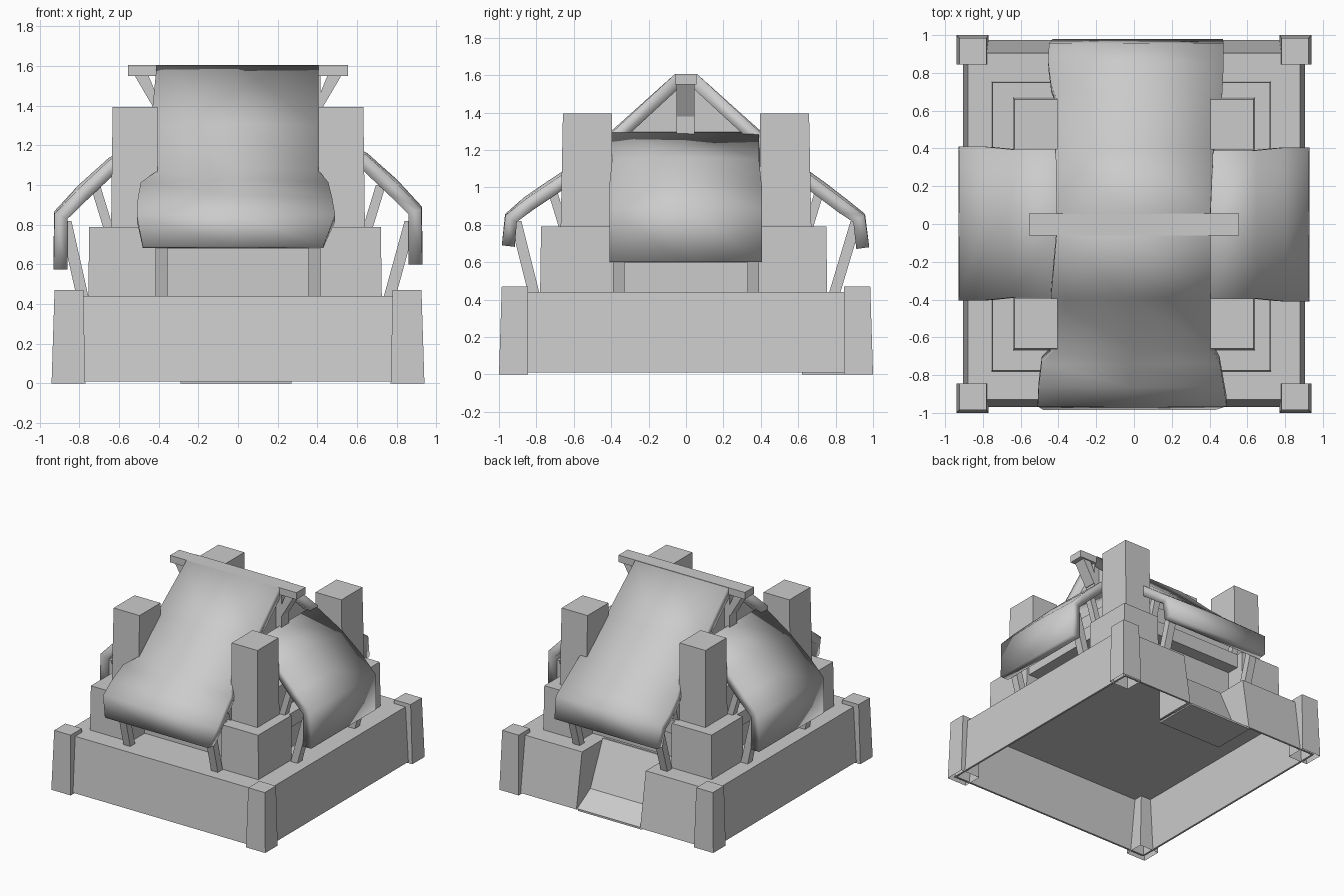
import bpy, bmesh, math
from mathutils import Vector, Matrix

if "Cube" in bpy.data.objects:
    bpy.data.objects.remove(bpy.data.objects["Cube"])

GREY = (0.6, 0.6, 0.6, 1)
mat = bpy.data.materials.new("plain_grey")
mat.use_nodes = True
mat.diffuse_color = GREY
mat.node_tree.nodes["Principled BSDF"].inputs["Base Color"].default_value = GREY


def finish(name, bm):
    mesh = bpy.data.meshes.new(name)
    bm.to_mesh(mesh)
    bm.free()
    mesh.materials.append(mat)
    ob = bpy.data.objects.new(name, mesh)
    bpy.context.collection.objects.link(ob)
    return ob


def block(name, x, y, z, top_x=None, top_y=None, turn=0, hollow=False):
    """Box from ranges; the top may have its own ranges for a taper."""
    bm = bmesh.new()
    bmesh.ops.create_cube(bm, size=2)
    for v in bm.verts:
        up = v.co.z > 0
        xr = top_x if up and top_x else x
        yr = top_y if up and top_y else y
        v.co = (xr[v.co.x > 0], yr[v.co.y > 0], z[up])
    bm.transform(Matrix.Rotation(turn, 4, 'Z'))
    bmesh.ops.recalc_face_normals(bm, faces=bm.faces)
    if hollow:
        under = min(bm.faces, key=lambda f: f.calc_center_median().z)
        bmesh.ops.delete(bm, geom=[under], context='FACES')
    return finish(name, bm)


def strut(name, a, b, width, turn):
    """Square bar leaning between two points."""
    a, b = Vector(a), Vector(b)
    bm = bmesh.new()
    bmesh.ops.create_cube(bm, size=1)
    for v in bm.verts:
        end = b if v.co.z > 0 else a
        v.co = end + Vector((v.co.x * width, v.co.y * width, 0))
    bm.transform(Matrix.Rotation(turn, 4, 'Z'))
    return finish(name, bm)


def cloth(name, profile, turn, bulge):
    """Hanging sheet; profile rows are (outward, height, low side, high side)."""
    bm = bmesh.new()
    cols = 2
    rows = []
    for i, (r, z, lo, hi) in enumerate(profile):
        row = []
        for j in range(cols + 1):
            t = j / cols
            swell = bulge * math.sin(math.pi * t) * math.sin(math.pi * i / (len(profile) - 1))
            row.append(bm.verts.new((r + swell * 0.3, lo + (hi - lo) * t, z + swell)))
        rows.append(row)
    for a, b in zip(rows, rows[1:]):
        for j in range(cols):
            bm.faces.new((a[j], b[j], b[j + 1], a[j + 1]))
    bm.transform(Matrix.Rotation(turn, 4, 'Z'))
    ob = finish(name, bm)
    # Sheets face outward, so the thickness grows inward
    mod = ob.modifiers.new("thickness", 'SOLIDIFY')
    mod.thickness = .07
    mod.offset = -1
    bpy.ops.object.select_all(action='DESELECT')
    ob.select_set(True)
    bpy.context.view_layer.objects.active = ob
    bpy.ops.object.modifier_apply(modifier=mod.name)
    bpy.ops.object.shade_smooth()
    return ob


RIGHT, BACK, LEFT, FRONT = (math.radians(a) for a in (0, 90, 180, 270))
DOOR = 0.28

# Hollow base: thin leaning outer walls, open below, with a doorway at the back
block("front_wall", (-.9, .9), (-.97, -.955), (0.01, .44), (-.88, .88), (-.93, -.915))
for s in (-1, 1):
    block("side_wall", sorted((s * .89, s * .905)), (-.96, .96), (0.01, .44),
          sorted((s * .865, s * .88)), (-.92, .9))
    block("back_wall", sorted((s * DOOR, s * .9)), (.96, .975), (0.01, .44),
          sorted((s * DOOR, s * .88)), (.89, .905))
    block("doorway_side", sorted((s * DOOR, s * (DOOR + .015))), (.64, .97), (0.01, .44),
          None, (.64, .9))
    block("deck_beside_door", sorted((s * DOOR, s * .87)), (.64, .9), (.42, .44))
block("deck", (-.87, .87), (-.92, .64), (.42, .44))

# Doorway floor rises in a gentle slope, then a steep one
block("doorway_floor", (-.29, .27), (.62, .97), (0, .015))
block("doorway_ramp", (-DOOR, DOOR), (.785, .97), (.01, .11), None, (.785, .8))
block("doorway_back", (-DOOR, DOOR), (.785, .8), (.11, .45), None, (.63, .645))

# Corners: flared base posts, lower blocks and towers
for sx in (-1, 1):
    for sy in (-1, 1):
        block("corner_post", sorted((sx * .77, sx * .94)), sorted((sy * .845, sy)), (0, .47),
              sorted((sx * .78, sx * .925)), sorted((sy * .845, sy * .985)), hollow=True)
        wide, deep = (.72 if sx > 0 else .75), (.75 if sy > 0 else .775)
        block("corner_block", sorted((sx * .40, sx * (wide + .005))),
              sorted((sy * .36, sy * (deep + .005))), (.44, .79),
              sorted((sx * .40, sx * wide)), sorted((sy * .36, sy * deep)))
        block("tower", sorted((sx * .405, sx * .64)), sorted((sy * .395, sy * .67)), (.79, 1.395),
              sorted((sx * .405, sx * .632)), sorted((sy * .395, sy * .658)))

# Inner body between the corner blocks
block("inner_body", (-.6, .6), (-.37, .37), (.44, .98))
block("inner_body_cross", (-.41, .41), (-.6, .6), (.44, .98))
block("upper_body", (-.40, .40), (-.36, .36), (.98, 1.25))
block("gable", (-.37, .37), (-.365, .365), (1.25, 1.54), None, (-.07, .07))
for turn in (RIGHT, BACK, LEFT, FRONT):
    block("lintel", (.55, .70), (-.40, .40), (.68, .79), turn=turn)

# Ridge beam with end posts and brackets
block("ridge_beam", (-.555, .555), (-.06, .055), (1.55, 1.605))
for s in (-1, 1):
    block("ridge_post", sorted((s * .36, s * .415)), (-.05, .045), (1.28, 1.55))
    block("ridge_bracket", sorted((s * .38, s * .42)), (-.05, .045), (1.38, 1.55),
          sorted((s * .45, s * .52)))

# Large roof sheets at front and back, hung from the ridge
front_rows = [(.06, 1.605, -.41, .405), (.39, 1.3, -.44, .405),
              (.66, 1.07, -.41, .41), (.74, 1.015, -.49, .455), (.86, .935, -.505, .475),
              (.965, .85, -.51, .49), (.985, .69, -.48, .43)]
back_rows = [(.06, 1.605, -.405, .41), (.39, 1.3, -.42, .415),
             (.66, 1.07, -.465, .41), (.74, 1.01, -.47, .44), (.86, .92, -.475, .455),
             (.955, .85, -.475, .45), (.98, .68, -.47, .43)]
cloth("front_roof_sheet", front_rows, FRONT, .015)
cloth("back_roof_sheet", back_rows, BACK, .015)

# Smaller sheets over both sides; the right one hangs a little lower
side_rows = [(.40, 1.295), (.65, 1.15), (.80, 1.01), (.925, .88), (.93, .60)]
for name, turn, drop in (("left_side_sheet", RIGHT, 0), ("right_side_sheet", LEFT, .025)):
    rows = [(r, z - (drop if r > .6 else 0), -.395 if r < .7 else -.41,
             .39 if r < .7 else .405) for r, z in side_rows]
    cloth(name, rows, turn, .015)

# Leaning struts that carry the sheets
for turn, foot, head, side in ((RIGHT, .76, .87, .36), (LEFT, .78, .87, .36),
                               (FRONT, .81, .91, .385), (BACK, .79, .91, .385)):
    for s in (-1, 1):
        strut("sheet_strut", (foot, s * side, .42), (head, s * side, .82), .06, turn)
        strut("upper_brace", (.65, s * side, .77), (.72, s * side, 1.0), .05, turn)
